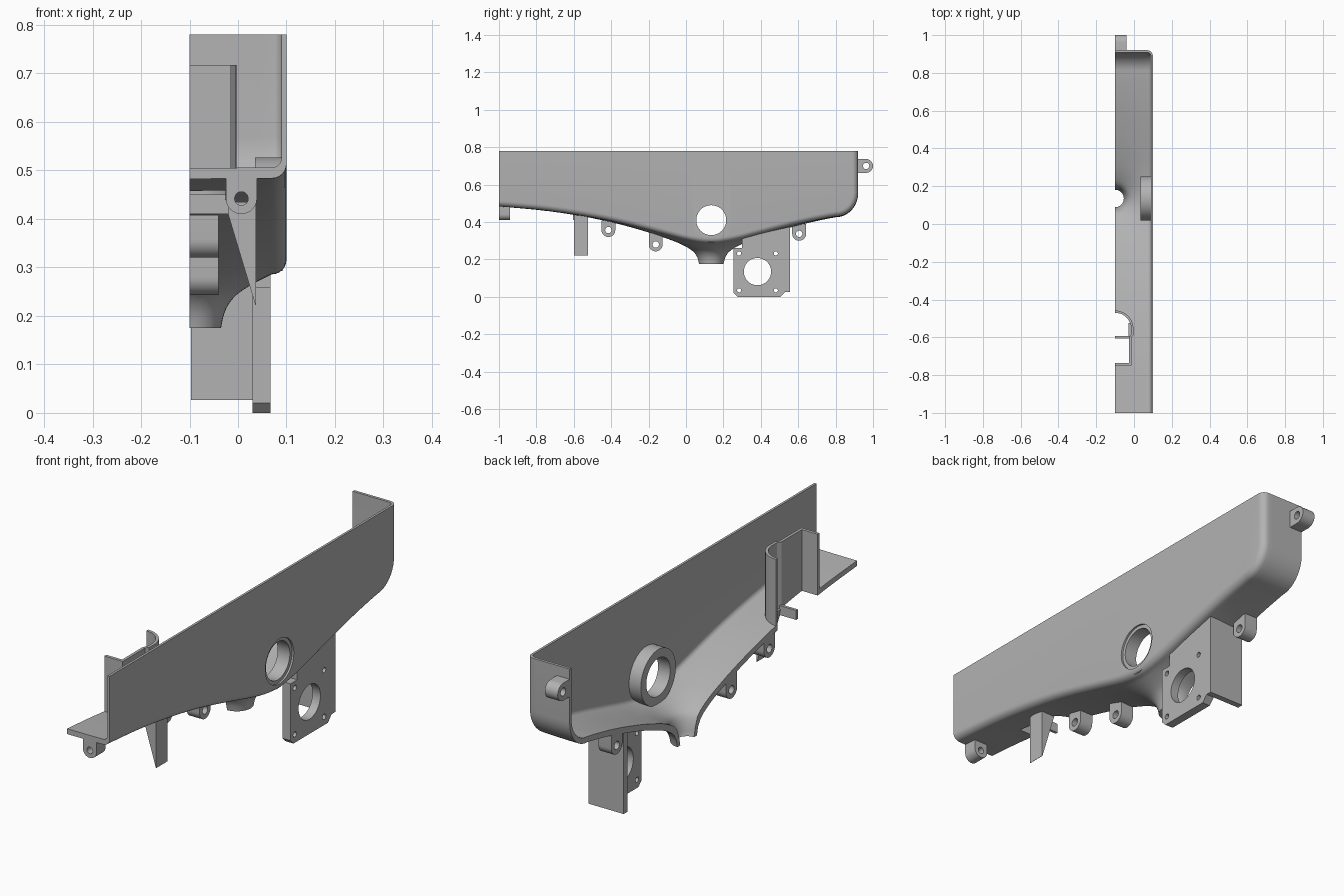
import bpy, bmesh, math
from math import sin, cos, pi, hypot

if "Cube" in bpy.data.objects:
    bpy.data.objects.remove(bpy.data.objects["Cube"])

grey = bpy.data.materials.new("plain grey")
grey.diffuse_color = (0.45, 0.45, 0.45, 1)
grey.use_nodes = True
grey.node_tree.nodes["Principled BSDF"].inputs["Base Color"].default_value = grey.diffuse_color
CY = 0.135  # outlet centre in y, on the open edge x = -0.1

# Height of the outer floor against distance from the outlet
PROF = [(0.065, 0.175), (0.07, 0.20), (0.08, 0.223), (0.1, 0.246), (0.15, 0.276), (0.2, 0.298),
        (0.33, 0.343), (0.53, 0.398), (0.73, 0.437), (0.93, 0.465), (1.2, 0.488)]


def slope(i):
    a, b = PROF[max(i - 1, 0)], PROF[min(i + 1, len(PROF) - 1)]
    return (b[1] - a[1]) / (b[0] - a[0])


def floor_z(d):
    d = min(max(d, PROF[0][0]), PROF[-1][0])
    i = max(k for k in range(len(PROF) - 1) if PROF[k][0] <= d)
    (x0, z0), (x1, z1) = PROF[i], PROF[i + 1]
    h = x1 - x0
    t = (d - x0) / h
    return ((2*t**3 - 3*t*t + 1) * z0 + (t**3 - 2*t*t + t) * h * slope(i)
            + (3*t*t - 2*t**3) * z1 + (t**3 - t*t) * h * slope(i + 1))


def make(name, bm):
    bmesh.ops.recalc_face_normals(bm, faces=bm.faces)
    me = bpy.data.meshes.new(name)
    bm.to_mesh(me)
    bm.free()
    ob = bpy.data.objects.new(name, me)
    bpy.context.collection.objects.link(ob)
    me.materials.append(grey)
    return ob


def prism(name, pts, axis, lo, hi):
    """Extrude an outline along x (outline in y,z), y (x,z) or z (x,y)."""
    place = {"x": lambda u, v, w: (w, u, v), "y": lambda u, v, w: (u, w, v),
             "z": lambda u, v, w: (u, v, w)}[axis]
    bm = bmesh.new()
    a = [bm.verts.new(place(u, v, lo)) for u, v in pts]
    b = [bm.verts.new(place(u, v, hi)) for u, v in pts]
    bm.faces.new(a)
    bm.faces.new(b)
    for i in range(len(pts)):
        j = (i + 1) % len(pts)
        bm.faces.new((a[i], a[j], b[j], b[i]))
    return make(name, bm)


def arc(cu, cv, r, a0, a1, n):
    return [(cu + r * cos(math.radians(a0 + (a1 - a0) * i / n)),
             cv + r * sin(math.radians(a0 + (a1 - a0) * i / n))) for i in range(n + 1)]


def circle(cu, cv, r, n=40):
    return arc(cu, cv, r, 0, 360, n)[:-1]


def cut(ob, pts, axis, lo, hi):
    tool = prism("cutter", pts, axis, lo, hi)
    mod = ob.modifiers.new("cut", "BOOLEAN")
    mod.operation, mod.solver, mod.object = "DIFFERENCE", "EXACT", tool
    bpy.context.view_layer.objects.active = ob
    bpy.ops.object.modifier_apply(modifier=mod.name)
    bpy.data.objects.remove(tool)


# Half hopper shell: floor, rounded side wall and rounded end wall
ROWS, FIL = 14, 6


def skin(d0, inner):
    r, back, rise = (0.02, 0.108, 0.115) if inner else (0.03, 0.12, 0.127)

    def height(x, y):
        d = hypot(x + 0.1, y - CY)
        if inner:
            return floor_z(d + 0.018) + min(0.021, max(0, d - d0))
        return floor_z(d)

    cols = []  # start point, end y, corner angle
    for i in range(26, 0, -1):
        t = (i / 26) ** 1.5
        cols.append((-0.1, CY - d0 - (1 + CY - d0) * t, CY - 0.19 - (1 + CY - 0.19) * t, 0))
    for i in range(21):
        th = -pi / 2 + pi * i / 20
        cols.append((-0.1 + d0 * cos(th), CY + d0 * sin(th), CY + 0.19 * th / (pi / 2), 0))
    for i in range(1, 19):
        t = (i / 18) ** 1.5
        cols.append((-0.1, CY + d0 + (0.8 - CY - d0) * t, CY + 0.19 + (0.8 - CY - 0.19) * t, 0))
    cols += [(-0.1, 0.8, 0.8, pi / 2 * i / 10) for i in range(1, 11)]
    cols.append((-0.1, 0.8, 0.8, None))
    grid = []
    for xs, ys, ye, a in cols:
        top = a is None
        a = pi / 2 if top else a
        line = []
        for k in range(ROWS + 1):
            u = (k / ROWS) ** 1.8
            x, y = xs + (0.07 - xs) * u, ys + (ye - ys) * u
            z = 0.78 if top else height(x, y) + rise * (1 - cos(a))
            line.append((x, y + back * sin(a), z))
        x, y, z = line[-1]
        for k in range(1, FIL + 1):
            b = pi / 2 * k / FIL
            q = r * (1 - cos(b))
            line.append((x + r * sin(b), y - q * sin(a), z if top else z + q * cos(a)))
        line.append((line[-1][0], line[-1][1], 0.78))
        grid.append(line)
    return grid


bm = bmesh.new()
out, inn = [[[bm.verts.new(p) for p in line] for line in skin(d, f)] for d, f in ((0.065, False), (0.046, True))]
nc, nr = len(out), len(out[0])
for g in (out, inn):
    for i in range(nc - 1):
        for j in range(nr - 1):
            bm.faces.new((g[i][j], g[i + 1][j], g[i + 1][j + 1], g[i][j + 1]))
rim = ([(i, 0) for i in range(nc)] + [(nc - 1, j) for j in range(1, nr)]
       + [(i, nr - 1) for i in range(nc - 2, -1, -1)] + [(0, j) for j in range(nr - 2, 0, -1)])
for (i, j), (k, l) in zip(rim, rim[1:] + rim[:1]):
    bm.faces.new((out[i][j], out[k][l], inn[k][l], inn[i][j]))
bmesh.ops.remove_doubles(bm, verts=bm.verts, dist=0.00005)
shell = make("hopper_shell", bm)
cut(shell, circle(CY, 0.41, 0.095, 48), "x", 0.08, 0.2)

# Pocket through the floor with a thin upright wall around it
pocket_out = arc(-0.1, -0.555, 0.097, 90, 0, 12) + [(-0.004, -0.59), (-0.014, -0.60), (-0.014, -0.75), (-0.1, -0.75)]
pocket_in = arc(-0.1, -0.555, 0.085, 80, 0, 12) + [(-0.016, -0.585), (-0.026, -0.60), (-0.026, -0.737), (-0.1, -0.737)]
pocket_in[0] = (-0.1, -0.47)
cut(shell, [(-0.15, -0.47)] + pocket_in + [(-0.15, -0.737)], "z", 0.3, 0.6)
bm = bmesh.new()
rings = []
for (xo, yo), (xi, yi) in zip(pocket_out, pocket_in):
    z = floor_z(hypot(xo + 0.1, yo - CY)) + 0.003
    rings.append([bm.verts.new(p) for p in ((xo, yo, z), (xo, yo, 0.717), (xi, yi, 0.717), (xi, yi, z))])
for a, b in zip(rings, rings[1:]):
    for k in range(4):
        bm.faces.new((a[k], a[(k + 1) % 4], b[(k + 1) % 4], b[k]))
bm.faces.new(rings[0])
bm.faces.new(rings[-1])
make("pocket_wall", bm)

# Bearing ring on the inside of the side wall
ring = prism("bearing_ring", circle(CY, 0.41, 0.117, 48), "x", 0.035, 0.092)
cut(ring, circle(CY, 0.41, 0.08, 48), "x", 0.0, 0.2)

# Screw lugs under the floor, on the end wall and at the open front
for n, (y, z, top) in enumerate([(-0.415, 0.357, 0.408), (-0.162, 0.28, 0.345), (0.605, 0.337, 0.39)]):
    lug = prism(f"floor_lug_{n + 1}", arc(y, z, 0.037, 180, 360, 16) + [(y + 0.037, top), (y - 0.037, top)],
                "x", -0.1, -0.04)
    cut(lug, circle(y, z, 0.017, 24), "x", -0.2, 0.1)
lug = prism("end_lug", arc(0.963, 0.70, 0.037, -90, 90, 16) + [(0.914, 0.737), (0.914, 0.663)], "x", -0.1, -0.04)
cut(lug, circle(0.963, 0.70, 0.017, 24), "x", -0.2, 0.1)
lug = prism("front_lug", arc(0.007, 0.442, 0.032, 180, 360, 16) + [(0.039, 0.485), (-0.025, 0.485)], "y", -1, -0.94)
cut(lug, circle(0.007, 0.442, 0.014, 24), "y", -1.1, -0.9)

# Tapered fin and its small brace under the floor
prism("fin", [(-0.028, 0.435), (0.036, 0.222), (0.037, 0.222), (0.037, 0.435)], "y", -0.6, -0.525)
prism("fin_brace", [(-0.1, 0.41), (-0.02, 0.41), (-0.02, 0.45), (-0.1, 0.45)], "y", -0.605, -0.593)

# Motor plate with its bores, and the cross plate behind it
plate = prism("motor_plate", [(0.275, 0), (0.505, 0), (0.53, 0.027), (0.555, 0.027), (0.555, 0.375), (0.30, 0.315),
                              (0.30, 0.26), (0.255, 0.26), (0.255, 0.02)], "x", 0.03, 0.067)
cut(plate, circle(0.382, 0.135, 0.073), "x", 0, 0.1)
for y in (0.284, 0.48):
    for z in (0.035, 0.232):
        cut(plate, circle(y, z, 0.011, 20), "x", 0, 0.1)
prism("cross_plate", [(-0.097, 0.027), (0.031, 0.027), (0.031, 0.375), (-0.097, 0.375)], "y", 0.53, 0.555)

bpy.ops.object.select_all(action="SELECT")
bpy.context.view_layer.objects.active = shell
bpy.ops.object.shade_smooth_by_angle(angle=math.radians(30))
